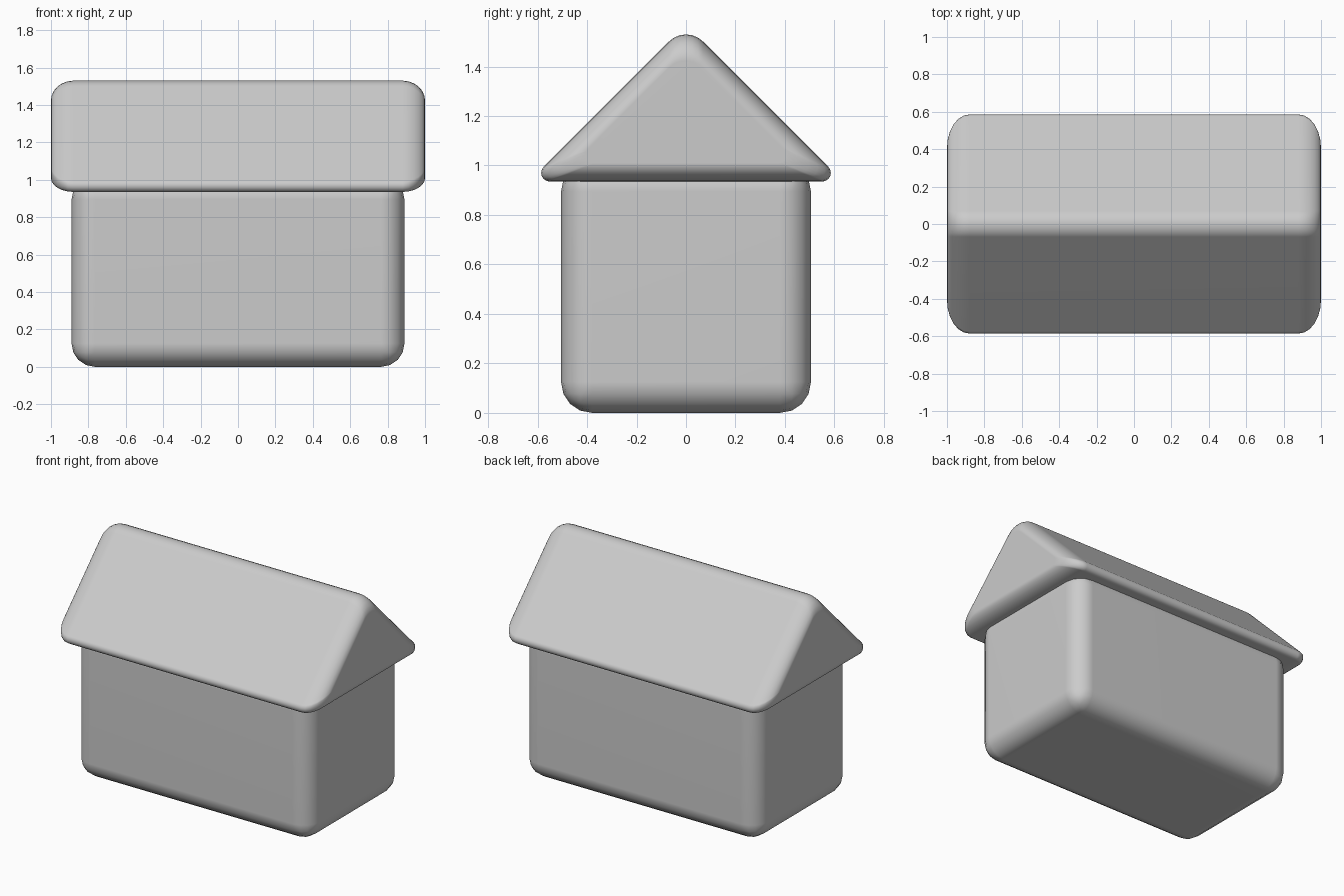
import bpy, bmesh, math
from mathutils import Vector

if "Cube" in bpy.data.objects:
    bpy.data.objects.remove(bpy.data.objects["Cube"])


def make_object(name, bm):
    bmesh.ops.recalc_face_normals(bm, faces=bm.faces)
    for f in bm.faces:
        f.smooth = True
    mesh = bpy.data.meshes.new(name)
    bm.to_mesh(mesh)
    bm.free()
    obj = bpy.data.objects.new(name, mesh)
    bpy.context.collection.objects.link(obj)
    return obj


def roof_profile(d, steps=6):
    """Rounded 45 degree gable profile (y, z), inset by d."""
    base, apex = 0.935 + d, 1.57 - d * math.sqrt(2)
    half = apex - base
    # centre z/y of each rounding circle, radius, start angle, sweep
    re, ra = 0.035, 0.097
    cy = half - re / math.tan(math.radians(22.5))
    arcs = [((cy, base + re), re, -90, 135),
            ((0, apex - ra * math.sqrt(2)), ra, 45, 90),
            ((-cy, base + re), re, 135, 135)]
    pts = []
    for c, r, start, sweep in arcs:
        for i in range(steps + 1):
            a = math.radians(start + sweep * i / steps)
            pts.append((c[0] + r * math.cos(a), c[1] + r * math.sin(a)))
    return pts


# House body: box with soft edges, its top tucked inside the roof
bm = bmesh.new()
bmesh.ops.create_cube(bm, size=1)
bmesh.ops.scale(bm, vec=Vector((1.78, 1.01, 1.02)), verts=bm.verts)
bmesh.ops.translate(bm, vec=Vector((0, 0, 0.51)), verts=bm.verts)
body = make_object("house_body", bm)
bevel = body.modifiers.new("soft_edges", "BEVEL")
bevel.width = 0.125
bevel.segments = 4
body.modifiers.new("flat_shading_fix", "WEIGHTED_NORMAL")

# Roof: gable profile swept along x, shrinking in an arc at both ends
depth, inset, n = 0.12, 0.075, 6
ends = [(1 - depth * (1 - math.sin(t)), inset * (1 - math.cos(t)))
        for t in (math.pi / 2 * i / n for i in range(n + 1))]
stations = [(-x, d) for x, d in reversed(ends)] + ends
bm = bmesh.new()
rings = [[bm.verts.new((x, y, z)) for y, z in roof_profile(d)] for x, d in stations]
for a, b in zip(rings, rings[1:]):
    for i in range(len(a)):
        j = (i + 1) % len(a)
        bm.faces.new((a[i], a[j], b[j], b[i]))
bm.faces.new(rings[0])
bm.faces.new(rings[-1])
roof = make_object("roof", bm)
roof.modifiers.new("flat_shading_fix", "WEIGHTED_NORMAL")
